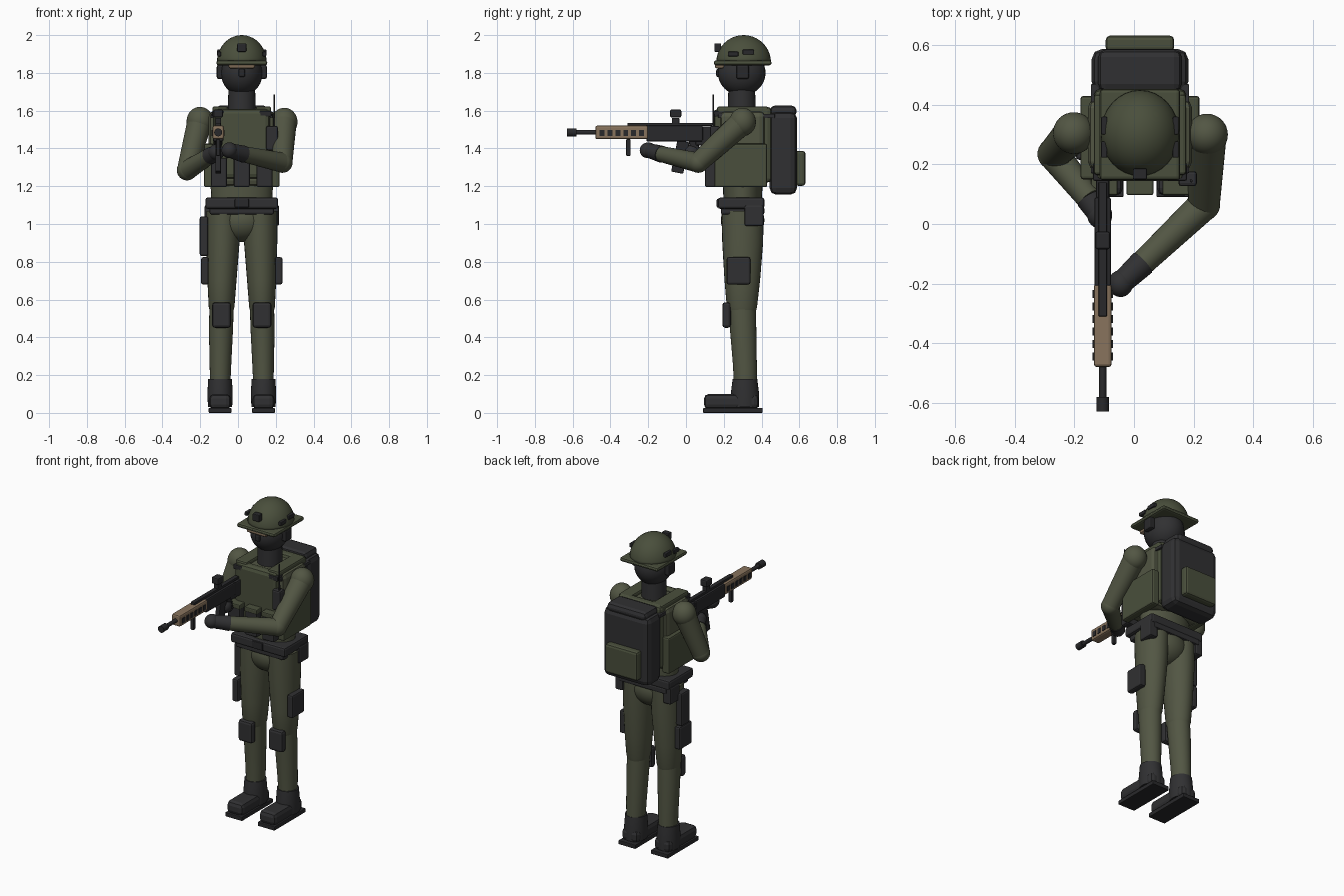
import bpy
import math
from mathutils import Vector

default_cube = bpy.data.objects.get("Cube")
if default_cube:
    bpy.data.objects.remove(default_cube, do_unlink=True)

MIDLINE = Vector((0.02, 0, 0))  # the body stands slightly off the origin
SIDES = (("left", 1), ("right", -1))


def make_material(name, colour):
    material = bpy.data.materials.new(name)
    material.use_nodes = True
    rgba = (*colour, 1)
    material.diffuse_color = rgba
    material.node_tree.nodes["Principled BSDF"].inputs["Base Color"].default_value = rgba
    return material


uniform_green = make_material("uniform green", (.085, .093, .057))
armour_green = make_material("armour green", (.068, .078, .045))
charcoal = make_material("charcoal", (.03, .03, .032))
black_metal = make_material("black metal", (.022, .022, .024))
desert_tan = make_material("desert tan", (.25, .175, .11))


def finish(name, material, smooth=True):
    part = bpy.context.object
    part.name = name
    part.data.materials.append(material)
    if smooth:
        bpy.ops.object.shade_smooth_by_angle(angle=math.radians(40))
    return part


def box(name, material, at, size, bevel=.01, tilt=0):
    bpy.ops.mesh.primitive_cube_add(size=1, location=MIDLINE + Vector(at))
    part = bpy.context.object
    part.scale = size
    bpy.ops.object.transform_apply(location=False, rotation=False, scale=True)
    part.rotation_euler.x = tilt
    finish(name, material, smooth=False)
    if bevel:
        modifier = part.modifiers.new("soft edges", "BEVEL")
        modifier.width = bevel
        modifier.segments = 2
    return part


def ball(name, material, at, radii):
    bpy.ops.mesh.primitive_uv_sphere_add(segments=32, ring_count=20, radius=1,
                                         location=MIDLINE + Vector(at))
    bpy.context.object.scale = radii
    bpy.ops.object.transform_apply(location=False, rotation=False, scale=True)
    return finish(name, material)


def limb(name, material, start, end, start_radius, end_radius, depth_ratio=1):
    """Tapered tube between two points."""
    start, end = MIDLINE + Vector(start), MIDLINE + Vector(end)
    axis = end - start
    bpy.ops.mesh.primitive_cone_add(vertices=28, radius1=start_radius, radius2=end_radius,
                                    depth=axis.length, location=(start + end) / 2)
    part = bpy.context.object
    part.scale.y = depth_ratio
    bpy.ops.object.transform_apply(location=False, rotation=False, scale=True)
    part.rotation_euler = axis.to_track_quat("Z", "Y").to_euler()
    return finish(name, material)


def upright_limb(name, material, rings):
    """Loft of elliptical rings, each given as (x, y, z, x radius, y radius)."""
    count = 28
    verts = []
    for x, y, z, rx, ry in rings:
        for i in range(count):
            turn = math.tau * i / count
            verts.append(MIDLINE + Vector((x + rx * math.cos(turn), y + ry * math.sin(turn), z)))
    faces = [tuple(range(count))[::-1], tuple(range(len(verts) - count, len(verts)))]
    for row in range(len(rings) - 1):
        for i in range(count):
            a, b = row * count + i, row * count + (i + 1) % count
            faces.append((a, b, b + count, a + count))
    mesh = bpy.data.meshes.new(name)
    mesh.from_pydata(verts, [], faces)
    part = bpy.data.objects.new(name, mesh)
    bpy.context.collection.objects.link(part)
    bpy.ops.object.select_all(action="DESELECT")
    part.select_set(True)
    bpy.context.view_layer.objects.active = part
    return finish(name, material)


# Head, mask and neck
ball("head", charcoal, at=(0, .295, 1.8), radii=(.11, .126, .12))
limb("neck", charcoal, (0, .295, 1.56), (0, .295, 1.74), .075, .07)
box("mask_filter", black_metal, at=(0, .175, 1.8), size=(.036, .03, .045))
box("goggles", desert_tan, at=(0, .178, 1.838), size=(.14, .05, .028))

# Helmet: upper half of a sphere with a flat brim
helmet = ball("helmet_shell", armour_green, at=(0, .305, 1.855), radii=(.132, .145, .145))
for vertex in helmet.data.vertices:
    vertex.co.z = max(vertex.co.z, 0)
box("helmet_brim", armour_green, at=(0, .3, 1.853), size=(.27, .306, .026), bevel=.012)
box("helmet_front_mount", black_metal, at=(0, .168, 1.934), size=(.048, .036, .045), bevel=.005)
for side, s in SIDES:
    box(side + "_ear_cup", black_metal, at=(s * .115, .3, 1.805), size=(.035, .066, .075))
    box(side + "_helmet_rail", black_metal, at=(s * .12, .25, 1.9), size=(.02, .055, .024), bevel=.004)
    box(side + "_helmet_clip", black_metal, at=(s * .12, .33, 1.91), size=(.02, .06, .026), bevel=.004)

# Torso, waist and armour vest
upright_limb("waist", uniform_green, [(0, .3, 1.1, .16, .1), (0, .3, 1.2, .165, .105),
                                      (0, .3, 1.3, .17, .11)])
box("torso", uniform_green, at=(0, .3, 1.4), size=(.35, .24, .4), bevel=.03)
box("vest_front_plate", armour_green, at=(0, .18, 1.425), size=(.3, .07, .37), bevel=.025)
box("vest_back_plate", armour_green, at=(0, .42, 1.42), size=(.31, .065, .4), bevel=.02)
for side, s in SIDES:
    box(side + "_vest_side_panel", armour_green, at=(s * .175, .29, 1.31), size=(.05, .28, .23))
    box(side + "_shoulder_strap", armour_green, at=(s * .115, .3, 1.6), size=(.08, .27, .045))
    box(side + "_strap_buckle", black_metal, at=(s * .125, .175, 1.583), size=(.065, .06, .03), bevel=.006)
    box(side + "_pack_strap", charcoal, at=(s * .15, .32, 1.572), size=(.03, .3, .022), bevel=.004)
for name, x in (("left", .12), ("middle", 0), ("right", -.12)):
    box(name + "_ammunition_pouch", charcoal, at=(x, .13, 1.275), size=(.085, .06, .16))
    box(name + "_pouch_flap", armour_green, at=(x, .13, 1.36), size=(.09, .066, .03), bevel=.006)
box("radio", charcoal, at=(.16, .152, 1.455), size=(.062, .05, .13))
limb("radio_antenna", black_metal, (.172, .145, 1.5), (.172, .145, 1.685), .005, .004)

# Belt and hips
box("belt", charcoal, at=(0, .292, 1.11), size=(.385, .245, .06), bevel=.012)
box("belt_lining", charcoal, at=(0, .3, 1.07), size=(.34, .23, .04))
box("belt_buckle", black_metal, at=(0, .17, 1.11), size=(.075, .015, .045), bevel=.005)
ball("pelvis", uniform_green, at=(0, .3, 1.02), radii=(.14, .115, .115))
for side, s in SIDES:
    box(side + "_belt_pouch", charcoal, at=(s * .17, .36, 1.045), size=(.055, .1, .11))

# Legs, knee pads, thigh pouches and boots
for side, s in SIDES:
    upright_limb(side + "_thigh", uniform_green, [
        (s * .107, .298, .53, .06, .07), (s * .107, .296, .56, .068, .08),
        (s * .105, .298, .7, .077, .094), (s * .1, .3, .9, .088, .108),
        (s * .098, .3, 1.07, .09, .112)])
    upright_limb(side + "_shin", uniform_green, [
        (s * .115, .315, .1, .052, .06), (s * .113, .312, .25, .057, .063),
        (s * .11, .302, .45, .064, .07), (s * .107, .296, .56, .064, .074)])
    box(side + "_knee_pad", charcoal, at=(s * .107, .215, .518), size=(.1, .045, .135), bevel=.015)
    box(side + "_thigh_pouch", charcoal, at=(s * .195, .278, .752), size=(.04, .125, .145))
    upright_limb(side + "_boot_shaft", charcoal, [
        (s * .115, .312, .03, .064, .075), (s * .115, .312, .1, .067, .075),
        (s * .115, .312, .18, .063, .065)])
    box(side + "_boot_foot", charcoal, at=(s * .115, .24, .06), size=(.115, .29, .08), bevel=.025)
    box(side + "_boot_sole", black_metal, at=(s * .115, .248, .013), size=(.12, .315, .026), bevel=.004)
box("thigh_holster", charcoal, at=(-.2, .29, .935), size=(.045, .085, .21))

# Backpack
box("backpack", charcoal, at=(0, .515, 1.375), size=(.325, .145, .44), bevel=.035)
box("backpack_lid", charcoal, at=(0, .515, 1.597), size=(.28, .14, .06), bevel=.025)
box("backpack_pocket", armour_green, at=(0, .605, 1.295), size=(.23, .055, .185), bevel=.015)


def arm(side, shoulder, elbow, wrist, hand):
    ball(side + "_shoulder", uniform_green, shoulder, (.07, .07, .075))
    limb(side + "_upper_arm", uniform_green, shoulder, elbow, .066, .053)
    ball(side + "_elbow", uniform_green, elbow, (.054, .054, .054))
    limb(side + "_forearm", uniform_green, elbow, wrist, .053, .042)
    limb(side + "_glove_cuff", charcoal, wrist, hand, .045, .038)
    ball(side + "_glove", charcoal, hand, (.042, .045, .042))


# Arms holding the rifle
arm("left", (.225, .3, 1.54), (.215, .065, 1.325), (.01, -.13, 1.37), (-.065, -.2, 1.39))
arm("right", (-.222, .305, 1.545), (-.29, .235, 1.285), (-.17, .085, 1.36), (-.135, .03, 1.38))

# Rifle
BORE_X, BORE_Z = -.125, 1.485


def rifle_box(name, material, y, z, size, **options):
    return box("rifle_" + name, material, (BORE_X, y, BORE_Z + z), size, **options)


def rifle_tube(name, front, back, radius):
    limb("rifle_" + name, black_metal, (BORE_X, front, BORE_Z), (BORE_X, back, BORE_Z), radius, radius)


rifle_tube("muzzle", -.63, -.58, .021)
rifle_tube("barrel", -.59, -.4, .012)
rifle_box("handguard", desert_tan, -.34, 0, (.06, .28, .072))
for i in range(6):
    rifle_box("vent_%d" % (i + 1), black_metal, -.445 + i * .042, -.003, (.068, .026, .032), bevel=0)
rifle_box("receiver", black_metal, -.06, -.006, (.056, .3, .085), bevel=.008)
rifle_box("stock", black_metal, .11, -.02, (.045, .12, .1), bevel=.008)
rifle_box("top_rail", black_metal, -.085, .043, (.028, .45, .016), bevel=.003)
rifle_box("sight_base", black_metal, -.055, .062, (.03, .04, .03), bevel=.004)
rifle_box("sight", black_metal, -.055, .1, (.05, .06, .042), bevel=.008)
rifle_box("foregrip", black_metal, -.305, -.08, (.022, .024, .09), bevel=.006)
rifle_box("magazine", black_metal, -.03, -.13, (.03, .065, .17), bevel=.005, tilt=-.2)
rifle_box("pistol_grip", black_metal, .05, -.09, (.035, .045, .11), tilt=.3)
